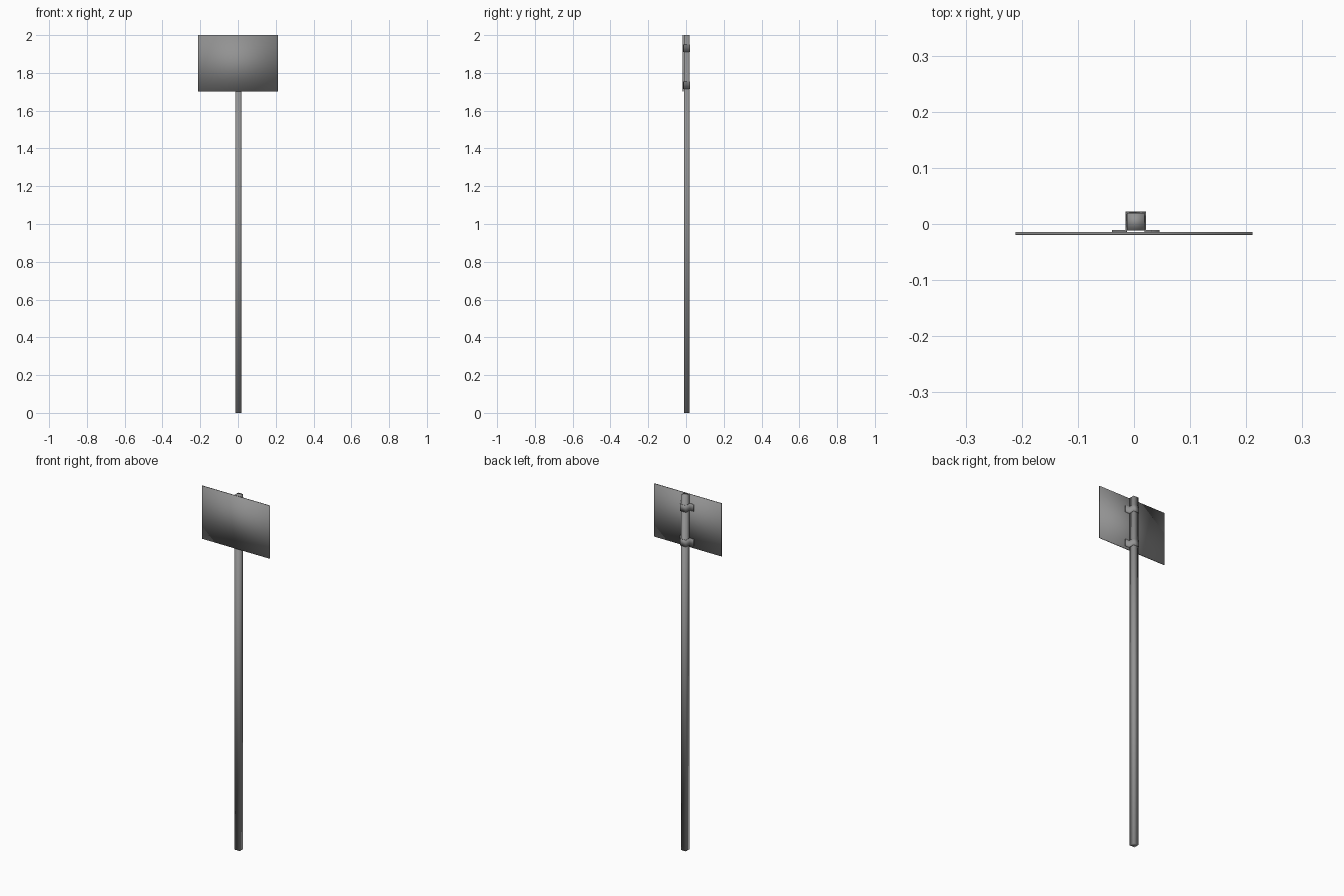
import bpy, bmesh

if "Cube" in bpy.data.objects:
    bpy.data.objects.remove(bpy.data.objects["Cube"])

CX = 0.003  # post axis, slightly right of the plate centre

# Dark grey metal
metal = bpy.data.materials.new("grey_metal")
metal.diffuse_color = (0.29, 0.29, 0.29, 1)
metal.use_nodes = True
metal.node_tree.nodes["Principled BSDF"].inputs["Base Color"].default_value = metal.diffuse_color


def prism(name, profile, z0, z1):
    """Closed solid with an xy profile, running from z0 to z1."""
    bm = bmesh.new()
    low = [bm.verts.new((x, y, z0)) for x, y in profile]
    top = [bm.verts.new((x, y, z1)) for x, y in profile]
    bm.faces.new(low)
    bm.faces.new(top)
    for i in range(len(low)):
        j = (i + 1) % len(low)
        bm.faces.new((low[i], low[j], top[j], top[i]))
    bmesh.ops.recalc_face_normals(bm, faces=bm.faces)
    mesh = bpy.data.meshes.new(name)
    bm.to_mesh(mesh)
    bm.free()
    mesh.materials.append(metal)
    for p in mesh.polygons:
        p.use_smooth = True  # soft shading runs over the edges
    obj = bpy.data.objects.new(name, mesh)
    bpy.context.collection.objects.link(obj)
    return obj


def rect(x0, x1, y0, y1):
    return [(x0, y0), (x1, y0), (x1, y1), (x0, y1)]


# Square post and thin sign plate
prism("post", rect(CX - 0.0155, CX + 0.0155, -0.0115, 0.0196), 0, 2.0)
prism("sign_plate", rect(-0.211, 0.211, -0.0192, -0.0145), 1.702, 2.0)

# Two hat-shaped straps that clamp the post to the plate
right = [(0.0158, 0.0198), (0.0158, -0.0145), (0.0425, -0.0145),
         (0.0425, -0.0108), (0.018, -0.0108), (0.018, 0.022)]
strap = [(CX + x, y) for x, y in right] + [(CX - x, y) for x, y in reversed(right)]
for name, z in (("lower_clamp", 1.735), ("upper_clamp", 1.93)):
    prism(name, strap, z - 0.019, z + 0.019)
